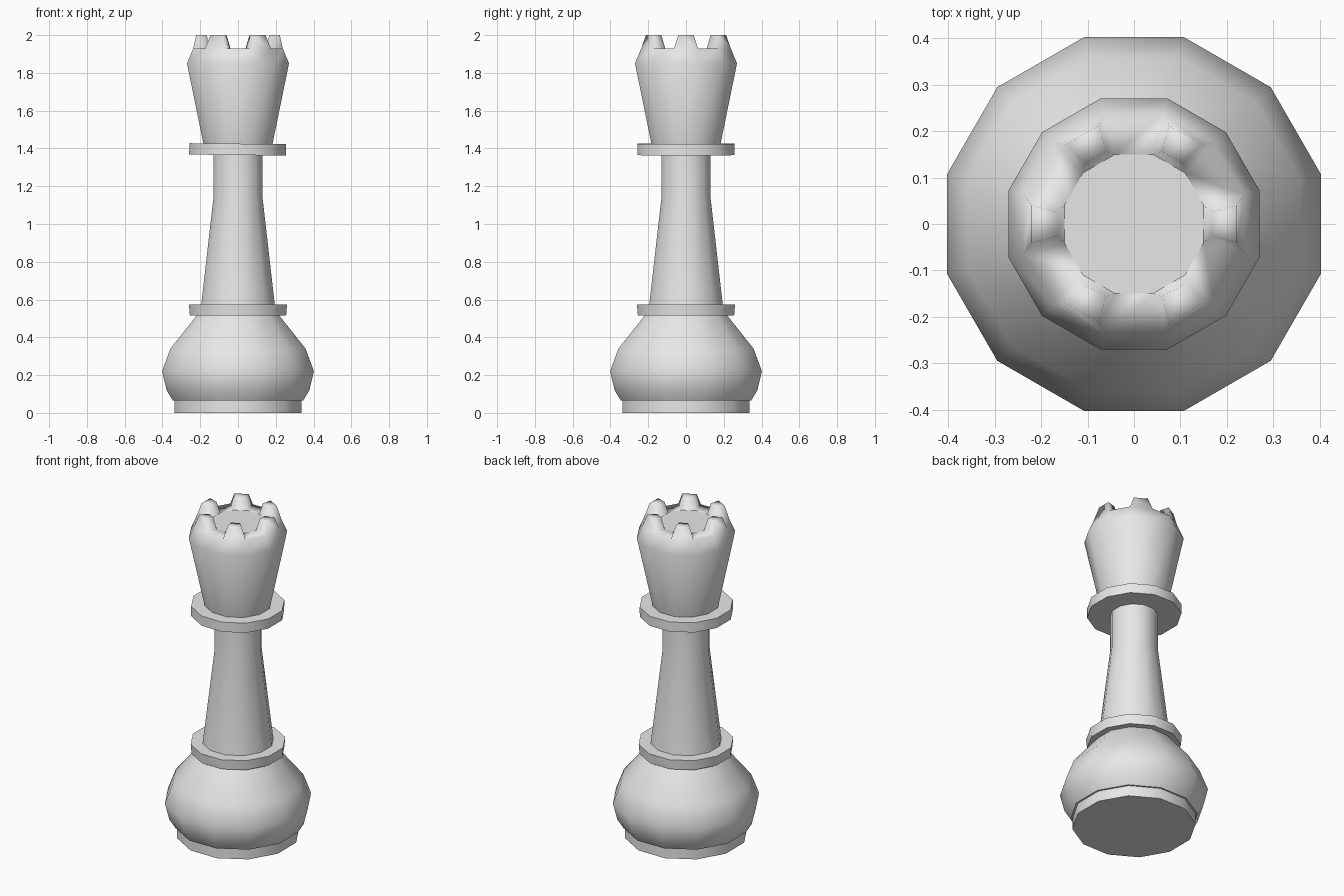
import bpy
import bmesh
from math import cos, pi, radians
from mathutils import Matrix, Vector

SIDES = 12

cube = bpy.data.objects.get("Cube")
if cube:
    bpy.data.objects.remove(cube, do_unlink=True)

grey = bpy.data.materials.new("light_grey")
grey.use_nodes = True
grey.diffuse_color = (0.8, 0.8, 0.8, 1)
grey.node_tree.nodes["Principled BSDF"].inputs["Base Color"].default_value = (0.8, 0.8, 0.8, 1)


def ring(bm, flat_radius, z):
    """Twelve-sided ring with a flat towards each axis."""
    r = flat_radius / cos(pi / SIDES)
    return [bm.verts.new(Matrix.Rotation((i - 0.5) * 2 * pi / SIDES, 3, 'Z') @ Vector((r, 0, z)))
            for i in range(SIDES)]


def skin(bm, profile):
    """Join successive rings; returns the rings and the last band of faces."""
    rings = [ring(bm, r, z) for r, z in profile]
    band = []
    for low, high in zip(rings, rings[1:]):
        band = [bm.faces.new((low[i], low[(i + 1) % SIDES], high[(i + 1) % SIDES], high[i]))
                for i in range(SIDES)]
    return rings, band


def finish(name, bm, angle):
    bm.normal_update()
    mesh = bpy.data.meshes.new(name)
    bm.to_mesh(mesh)
    bm.free()
    mesh.materials.append(grey)
    obj = bpy.data.objects.new(name, mesh)
    bpy.context.collection.objects.link(obj)
    bpy.ops.object.select_all(action='DESELECT')
    obj.select_set(True)
    bpy.context.view_layer.objects.active = obj
    bpy.ops.object.shade_smooth_by_angle(angle=radians(angle))
    return obj


def turned(name, profile):
    """Closed turned solid from (radius, height) points, bottom to top."""
    bm = bmesh.new()
    rings, _ = skin(bm, profile)
    bm.faces.new(rings[0][::-1])
    bm.faces.new(rings[-1])
    return finish(name, bm, 50)


# Foot, rounded base and column
turned("foot", [(0.335, 0), (0.335, 0.067)])
turned("base_bulb", [(0.345, 0.065), (0.378, 0.12), (0.402, 0.22), (0.358, 0.34), (0.215, 0.52)])
turned("lower_collar", [(0.255, 0.515), (0.26, 0.575)])
turned("column", [(0.195, 0.57), (0.13, 1.14), (0.13, 1.38)])

# Upper collar leans very slightly
collar = turned("upper_collar", [(0.256, -0.03), (0.256, 0.03)])
collar.location = (-0.002, 0, 1.395)
collar.rotation_euler.y = radians(0.6)

# Crown with a point raised on every second face of the rim
bm = bmesh.new()
_, rim = skin(bm, [(0.18, 1.41), (0.27, 1.85), (0.237, 1.93), (0.15, 1.93)])
points = bmesh.ops.extrude_discrete_faces(bm, faces=rim[::2])["faces"]
for face in points:
    centre = face.calc_center_median()
    for v in face.verts:
        v.co = centre + (v.co - centre) * 0.64 + Vector((0, 0, 0.07))
bmesh.ops.remove_doubles(bm, verts=bm.verts, dist=0.0001)
finish("crown", bm, 80)

# Flat floor inside the crown
bm = bmesh.new()
bm.faces.new(ring(bm, 0.15, 1.93))
finish("crown_floor", bm, 30)
